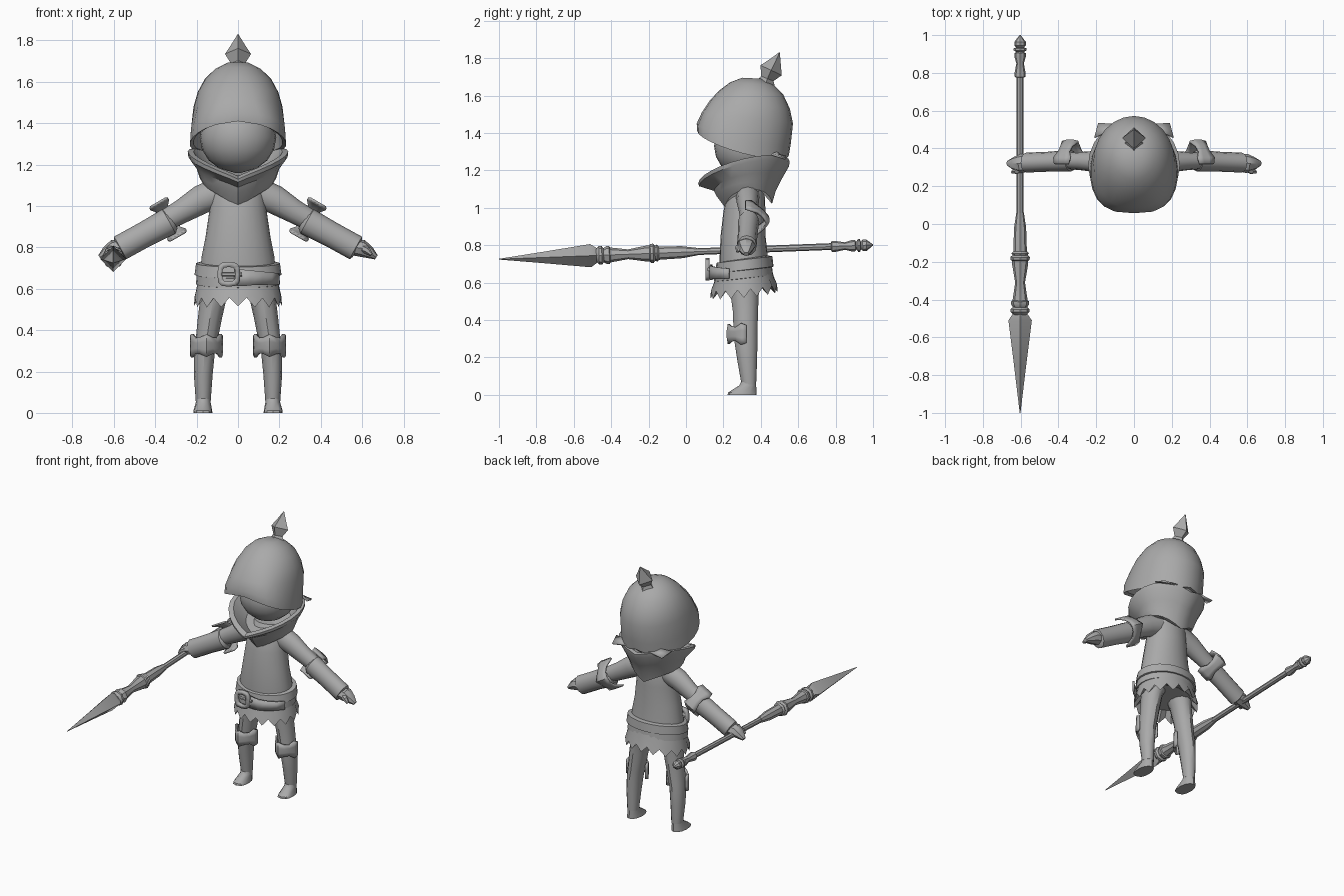
import bpy, math
from mathutils import Vector

grey = bpy.data.materials.new("plain_grey")
grey.diffuse_color = (0.4, 0.4, 0.4, 1)


def make(name, verts, faces, thick=0):
    me = bpy.data.meshes.new(name)
    me.from_pydata([tuple(v) for v in verts], [], faces)
    me.materials.append(grey)
    ob = bpy.data.objects.new(name, me)
    bpy.context.collection.objects.link(ob)
    if thick:
        ob.modifiers.new("thickness", 'SOLIDIFY').thickness = thick
    return ob


def skin(name, rings, caps=True):
    """Join rings of equal point count with quads."""
    n = len(rings[0])
    faces = [(k * n + i, k * n + (i + 1) % n, (k + 1) * n + (i + 1) % n, (k + 1) * n + i)
             for k in range(len(rings) - 1) for i in range(n)]
    if caps:
        last = (len(rings) - 1) * n
        faces += [tuple(reversed(range(n))), tuple(range(last, last + n))]
    return make(name, [p for r in rings for p in r], faces)


def ring(yf, zf, yb, zb, rx, cx=0, sag=0, e=1, taper=0, zig=0, n=24):
    """Tilted oval from a front point to a back point; sag lowers its sides."""
    out = []
    for i in range(n):
        a = 2 * math.pi * i / n - math.pi / 2
        s, c = math.sin(a), math.cos(a)      # s = -1 front, +1 back
        k = (s + 1) / 2
        w = abs(c) ** (e if s < 0 else 1)
        x = cx + math.copysign(w, c) * rx * (1 - taper * s)
        out.append((x, yf + (yb - yf) * k, zf + (zb - zf) * k - sag * abs(c) + zig * (i % 2)))
    return out


def tube(name, pts, n=10, flat=1):
    """Round bar through points (x, y, z, radius)."""
    P = [Vector(p[:3]) for p in pts]
    rings = []
    for i, p in enumerate(P):
        d = (P[min(i + 1, len(P) - 1)] - P[max(i - 1, 0)]).normalized()
        ref = Vector((0, 1, 0)) if abs(d.y) < 0.8 else Vector((1, 0, 0))
        u = d.cross(ref).normalized()
        v = d.cross(u)
        rings.append([p + pts[i][3] * (u * math.cos(2 * math.pi * j / n)
                                       + v * flat * math.sin(2 * math.pi * j / n)) for j in range(n)])
    return skin(name, rings)


def guard(name, c, out, axis, r, h):
    """Curved joint plate with a raised middle and flared wings."""
    c, f, u = Vector(c), Vector(out).normalized(), Vector(axis).normalized()
    s = f.cross(u)
    angs = (-105, -85, -58, -28, 0, 28, 58, 85, 105)
    rad = (1.25, 1.12, 0.98, 1.08, 1.25, 1.08, 0.98, 1.12, 1.25)
    hgt = (0.95, 1.15, 0.75, 0.8, 1.1, 0.8, 0.75, 1.15, 0.95)
    verts, m = [], len(angs)
    for row in (-1, -0.35, 0.35, 1):
        for a, k, g in zip(angs, rad, hgt):
            a = math.radians(a)
            k = k * (0.93 if abs(row) == 1 and abs(a) < 1 else 1)
            verts.append(c + u * row * h * g + (f * math.cos(a) + s * math.sin(a)) * r * k)
    faces = [(k * m + i, k * m + i + 1, (k + 1) * m + i + 1, (k + 1) * m + i)
             for k in range(3) for i in range(m - 1)]
    make(name, verts, faces, 0.012)


# helmet: inner shell, rim, then the outer dome
skin("helmet", [
    ring(0.20, 1.58, 0.48, 1.58, 0.14),
    ring(0.12, 1.45, 0.53, 1.38, 0.20, e=0.8),
    ring(0.085, 1.415, 0.53, 1.28, 0.215, sag=0.05, e=0.7, taper=0.08),
    ring(0.06, 1.41, 0.55, 1.28, 0.232, sag=0.055, e=0.65, taper=0.08),
    ring(0.057, 1.45, 0.56, 1.34, 0.228, sag=0.03, e=0.65, taper=0.06),
    ring(0.085, 1.51, 0.572, 1.45, 0.215, e=0.75),
    ring(0.125, 1.57, 0.555, 1.53, 0.195, e=0.85),
    ring(0.175, 1.625, 0.52, 1.605, 0.16),
    ring(0.235, 1.67, 0.47, 1.655, 0.11),
    ring(0.30, 1.695, 0.40, 1.69, 0.05)])
tube("helmet_spike", [(0, 0.425, 1.66, 0.055), (0, 0.435, 1.69, 0.035), (0, 0.455, 1.735, 0.063),
                      (0, 0.475, 1.775, 0.036), (0, 0.50, 1.83, 0.002)], 4)

# head under the helmet
skin("head", [ring(0.32 - 0.17 * q, 1.33 + 0.17 * t, 0.32 + 0.19 * q, 1.33 + 0.17 * t, 0.185 * q)
              for t, q in [(math.sin(a), math.cos(a)) for a in
                           [math.radians(d) for d in (-85, -60, -40, -20, 0, 20, 40, 60, 85)]]])

# flared cowl with a pointed front
skin("cowl", [
    ring(0.21, 1.00, 0.46, 1.02, 0.165, sag=-0.09),
    ring(0.165, 1.06, 0.48, 1.09, 0.185, sag=-0.06, e=1.2),
    ring(0.15, 1.09, 0.51, 1.15, 0.20, sag=-0.06, e=1.2),
    ring(0.07, 1.115, 0.55, 1.22, 0.24, sag=-0.07, e=1.2),
    ring(0.065, 1.13, 0.555, 1.245, 0.243, sag=-0.075, e=1.2),
    ring(0.10, 1.145, 0.53, 1.25, 0.215, sag=-0.065, e=1.2),
    ring(0.19, 1.09, 0.47, 1.15, 0.14, sag=-0.05)])
for s in (-1, 1):
    make("cowl_corner", [(s * 0.08, 0.53, 1.28), (s * 0.19, 0.535, 1.265), (s * 0.21, 0.46, 1.29),
                         (s * 0.12, 0.50, 1.305)], [(0, 1, 2, 3)], 0.01)

# torso
skin("torso", [ring(0.18, 0.66, 0.44, 0.68, 0.18), ring(0.18, 0.74, 0.435, 0.76, 0.177),
               ring(0.185, 0.85, 0.425, 0.85, 0.157), ring(0.20, 0.98, 0.425, 0.98, 0.138),
               ring(0.22, 1.08, 0.42, 1.08, 0.125), ring(0.26, 1.15, 0.40, 1.15, 0.09)])

# skirt with a toothed hem
skin("skirt", [ring(0.165, 0.66, 0.455, 0.69, 0.185, n=32),
               ring(0.15, 0.60, 0.47, 0.63, 0.198, n=32),
               ring(0.13, 0.515, 0.49, 0.55, 0.213, sag=0.015, zig=0.045, n=32),
               ring(0.18, 0.58, 0.44, 0.60, 0.17, n=32)])

# two overlapping belt bands
skin("upper_belt", [ring(0.18, 0.645, 0.45, 0.68, 0.185), ring(0.155, 0.65, 0.468, 0.685, 0.21),
                    ring(0.163, 0.705, 0.462, 0.74, 0.203), ring(0.185, 0.71, 0.44, 0.745, 0.18)])
skin("lower_belt", [ring(0.18, 0.60, 0.45, 0.635, 0.18), ring(0.15, 0.605, 0.465, 0.64, 0.203),
                    ring(0.152, 0.65, 0.46, 0.685, 0.2), ring(0.18, 0.655, 0.45, 0.69, 0.18)])

# open buckle frame and prong
bv = []
for hx, hz in ((0.055, 0.06), (0.032, 0.035)):
    bv += [(-0.045 + hx * math.copysign(abs(math.cos(a)) ** 0.6, math.cos(a)), 0.125,
            0.67 + hz * math.copysign(abs(math.sin(a)) ** 0.6, math.sin(a)))
           for a in [math.pi * i / 6 for i in range(12)]]
make("buckle", bv, [(i, (i + 1) % 12, 12 + (i + 1) % 12, 12 + i) for i in range(12)], 0.022)
tube("buckle_prong", [(-0.08, 0.125, 0.67, 0.01), (0.02, 0.12, 0.67, 0.01)], 6)

# loose belt end curving round to the side
sv = []
for x, y in ((-0.02, 0.13), (0.06, 0.125), (0.12, 0.15), (0.165, 0.185), (0.20, 0.225)):
    sv += [(x, y, 0.615 + 0.03 * x), (x, y, 0.695 - 0.1 * x)]
make("belt_end", sv, [(2 * i, 2 * i + 2, 2 * i + 3, 2 * i + 1) for i in range(4)], 0.012)

for s in (-1, 1):
    # legs and wedge feet
    skin("leg", [ring(yf, z, yb, z, rx, cx=s * cx, n=12) for z, yf, yb, cx, rx in (
        (0.055, 0.297, 0.375, 0.168, 0.036), (0.18, 0.275, 0.38, 0.168, 0.045),
        (0.29, 0.258, 0.382, 0.162, 0.05), (0.33, 0.255, 0.382, 0.155, 0.052),
        (0.45, 0.25, 0.385, 0.137, 0.058), (0.56, 0.235, 0.39, 0.118, 0.064),
        (0.64, 0.23, 0.40, 0.095, 0.085))])
    skin("foot", [ring(0.222, 0, 0.378, 0, 0.046, cx=s * 0.17, e=0.6, n=12),
                  ring(0.225, 0.012, 0.378, 0.012, 0.045, cx=s * 0.17, e=0.6, n=12),
                  ring(0.285, 0.05, 0.375, 0.05, 0.036, cx=s * 0.168, n=12),
                  ring(0.295, 0.07, 0.375, 0.07, 0.035, cx=s * 0.168, n=12)])
    guard("knee_guard", (s * 0.153, 0.30, 0.325), (0, -1, 0), (0, 0, 1), 0.066, 0.05)

    # arms, bracers and elbow guards
    tube("upper_arm", [(s * 0.08, 0.33, 1.07, 0.075), (s * 0.18, 0.33, 1.03, 0.07),
                       (s * 0.27, 0.333, 0.975, 0.058), (s * 0.37, 0.335, 0.92, 0.05)], 12, 0.85)
    tube("bracer", [(s * 0.32, 0.335, 0.935, 0.05), (s * 0.335, 0.335, 0.925, 0.067),
                    (s * 0.45, 0.33, 0.863, 0.062), (s * 0.57, 0.325, 0.797, 0.062),
                    (s * 0.577, 0.325, 0.793, 0.045)], 12, 0.85)
    guard("elbow_guard", (s * 0.338, 0.345, 0.935), (0, 1, 0), (0.87 * s, 0, -0.5), 0.082, 0.045)

    # mitten hand and thumb
    tube("hand", [(s * 0.565, 0.325, 0.80, 0.04), (s * 0.60, 0.32, 0.795, 0.042),
                  (s * 0.635, 0.32, 0.775, 0.03), (s * 0.668, 0.322, 0.752, 0.012)], 8, 1.2)
    tube("thumb", [(s * 0.59, 0.30, 0.80, 0.022), (s * 0.625, 0.28, 0.785, 0.018),
                   (s * 0.645, 0.275, 0.765, 0.008)], 6)


# spear held in the hand, lying along y
def spear(name, prof, n):
    tube(name, [(-0.603, y, 0.763 + 0.038 * y, r) for y, r in prof], n)


spear("spear_head", [(-1.0, 0.002), (-0.75, 0.032), (-0.51, 0.062), (-0.47, 0.035)], 4)
spear("spear_socket", [(-0.48, 0.035), (-0.465, 0.05), (-0.45, 0.05), (-0.44, 0.038), (-0.425, 0.048),
                       (-0.41, 0.048), (-0.405, 0.04), (-0.31, 0.026), (-0.21, 0.043), (-0.195, 0.043),
                       (-0.19, 0.05), (-0.175, 0.052), (-0.165, 0.04), (-0.155, 0.046),
                       (-0.145, 0.036), (-0.02, 0.032), (0.06, 0.02)], 8)
spear("spear_shaft", [(0.04, 0.018), (0.80, 0.018)], 8)
spear("spear_butt", [(0.775, 0.02), (0.78, 0.029), (0.80, 0.029), (0.85, 0.02), (0.885, 0.03),
                     (0.905, 0.03), (0.91, 0.02), (0.92, 0.034), (0.93, 0.034), (0.935, 0.02),
                     (0.945, 0.03), (0.965, 0.03), (1.0, 0.003)], 8)

# consistent normals and smooth shading with sharp edges
for ob in list(bpy.context.collection.objects):
    bpy.ops.object.select_all(action='DESELECT')
    ob.select_set(True)
    bpy.context.view_layer.objects.active = ob
    bpy.ops.object.mode_set(mode='EDIT')
    bpy.ops.mesh.select_all(action='SELECT')
    bpy.ops.mesh.normals_make_consistent(inside=False)
    bpy.ops.object.mode_set(mode='OBJECT')
    bpy.ops.object.shade_smooth_by_angle(angle=math.radians(35))
